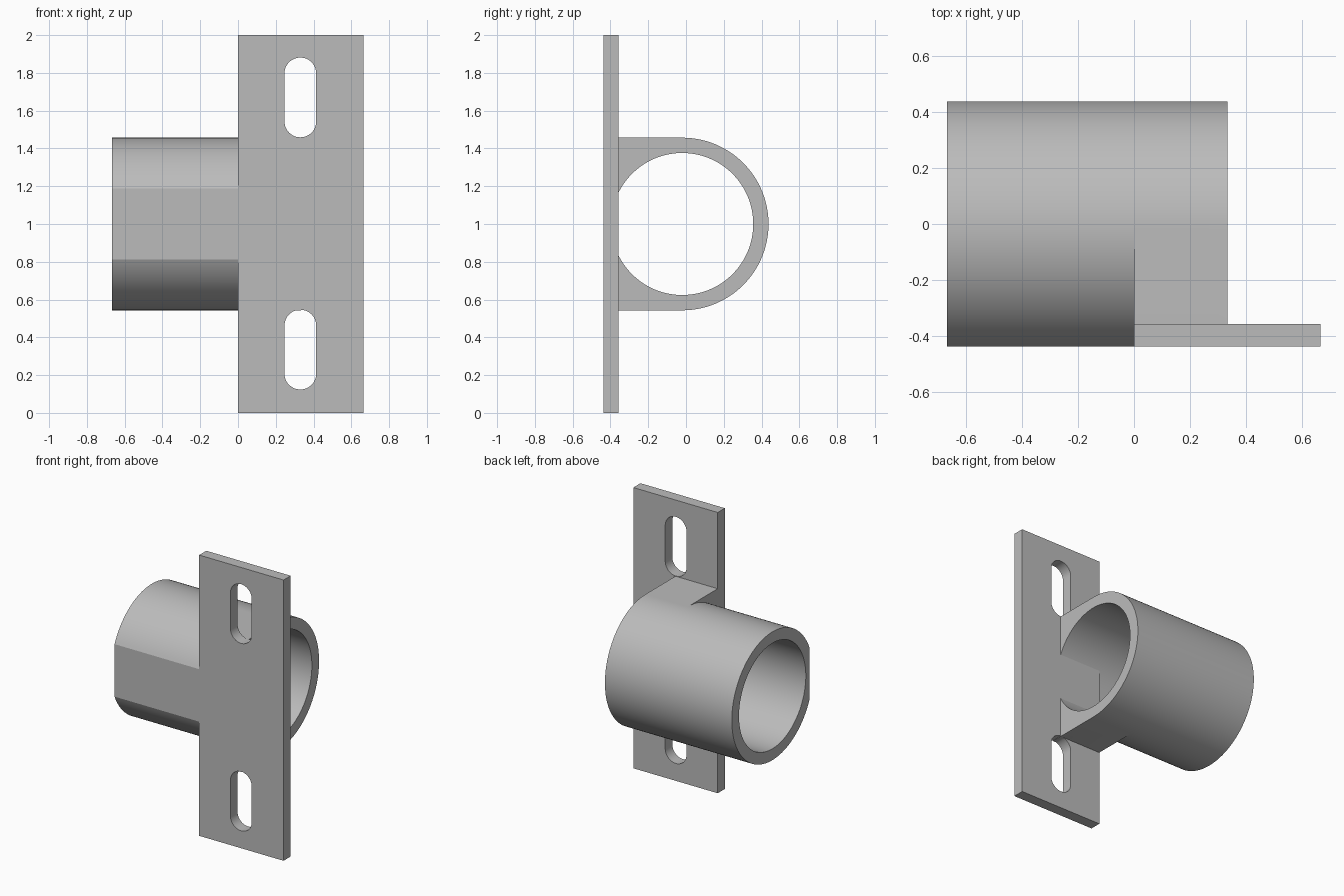
import bpy
import bmesh
from math import sin, cos, asin, pi, radians
from mathutils import Vector

if "Cube" in bpy.data.objects:
    bpy.data.objects.remove(bpy.data.objects["Cube"])

# Main dimensions
OUTER, INNER = 0.457, 0.376
AXIS_Y, AXIS_Z = -0.02, 1.0
FRONT, PLATE_BACK = -0.437, -0.357
LEFT_END, RIGHT_END = 0.333, -0.667
PLATE_WIDTH = 0.665

grey = bpy.data.materials.new("plain grey")
grey.use_nodes = True
grey.diffuse_color = (0.5, 0.5, 0.5, 1)
grey.node_tree.nodes["Principled BSDF"].inputs["Base Color"].default_value = (0.5, 0.5, 0.5, 1)


def arc(u, v, radius, start, end, steps):
    """Points on an arc, both ends included."""
    angles = [start + (end - start) * i / steps for i in range(steps + 1)]
    return [(u + radius * cos(a), v + radius * sin(a)) for a in angles]


def prism(name, outline, place, direction):
    """Extrude a closed outline, placed in space by a function."""
    bm = bmesh.new()
    face = bm.faces.new([bm.verts.new(place(u, v)) for u, v in outline])
    grown = bmesh.ops.extrude_face_region(bm, geom=[face])["geom"]
    verts = [g for g in grown if isinstance(g, bmesh.types.BMVert)]
    bmesh.ops.translate(bm, verts=verts, vec=Vector(direction))
    bmesh.ops.recalc_face_normals(bm, faces=bm.faces)
    mesh = bpy.data.meshes.new(name)
    bm.to_mesh(mesh)
    bm.free()
    mesh.materials.append(grey)
    obj = bpy.data.objects.new(name, mesh)
    bpy.context.collection.objects.link(obj)
    return obj


def along_x(name, outline, x0, x1):
    return prism(name, outline, lambda y, z: (x0, y, z), (x1 - x0, 0, 0))


def along_y(name, outline, y0, y1):
    return prism(name, outline, lambda x, z: (x, y0, z), (0, y1 - y0, 0))


def combine(target, tool, operation):
    """Apply a boolean and discard the tool."""
    mod = target.modifiers.new(operation.lower(), "BOOLEAN")
    mod.operation, mod.object, mod.solver = operation, tool, "EXACT"
    bpy.context.view_layer.objects.active = target
    bpy.ops.object.modifier_apply(modifier=mod.name)
    bpy.data.objects.remove(tool)


def rectangle(u0, u1, v0, v1):
    return [(u0, v0), (u1, v0), (u1, v1), (u0, v1)]


# Tube with a flat front, vertices fall exactly on top and bottom
flat = pi - asin((AXIS_Y - FRONT) / OUTER) + pi / 2
corner = pi / 2 + asin((AXIS_Y - FRONT) / OUTER)
front_arc = arc(AXIS_Y, AXIS_Z, OUTER, pi / 2, corner, 24)
back_arc = arc(AXIS_Y, AXIS_Z, OUTER, -pi / 2, pi / 2, 64)
lower_arc = [(y, 2 * AXIS_Z - z) for y, z in reversed(front_arc)]
bracket = along_x("tube_bracket", back_arc + front_arc[1:] + lower_arc[:-1],
                  RIGHT_END, LEFT_END)

# Square shoulders joining the tube to the plate
shoulders = along_x("shoulders",
                    rectangle(FRONT, AXIS_Y, AXIS_Z - OUTER, AXIS_Z + OUTER),
                    0, LEFT_END)
combine(bracket, shoulders, "UNION")

# Bore
bore = along_x("bore", arc(AXIS_Y, AXIS_Z, INNER, 0, 2 * pi, 128)[:-1], -1, 1)
combine(bracket, bore, "DIFFERENCE")

# Mounting plate with two slots
plate = along_y("mounting_plate", rectangle(0, PLATE_WIDTH, 0, 2), FRONT, PLATE_BACK)
SLOT_X, SLOT_R, SLOT_HALF = 0.33, 0.084, 0.127
for slot_z in (0.335, 1.67):
    outline = (arc(SLOT_X, slot_z + SLOT_HALF, SLOT_R, 0, pi, 24)
               + arc(SLOT_X, slot_z - SLOT_HALF, SLOT_R, pi, 2 * pi, 24))
    combine(plate, along_y("slot", outline, -0.6, -0.2), "DIFFERENCE")
combine(bracket, plate, "UNION")

# Smooth the curved walls, keep the edges crisp
bpy.ops.object.select_all(action="DESELECT")
bracket.select_set(True)
bpy.context.view_layer.objects.active = bracket
bpy.ops.object.shade_smooth_by_angle(angle=radians(20))
